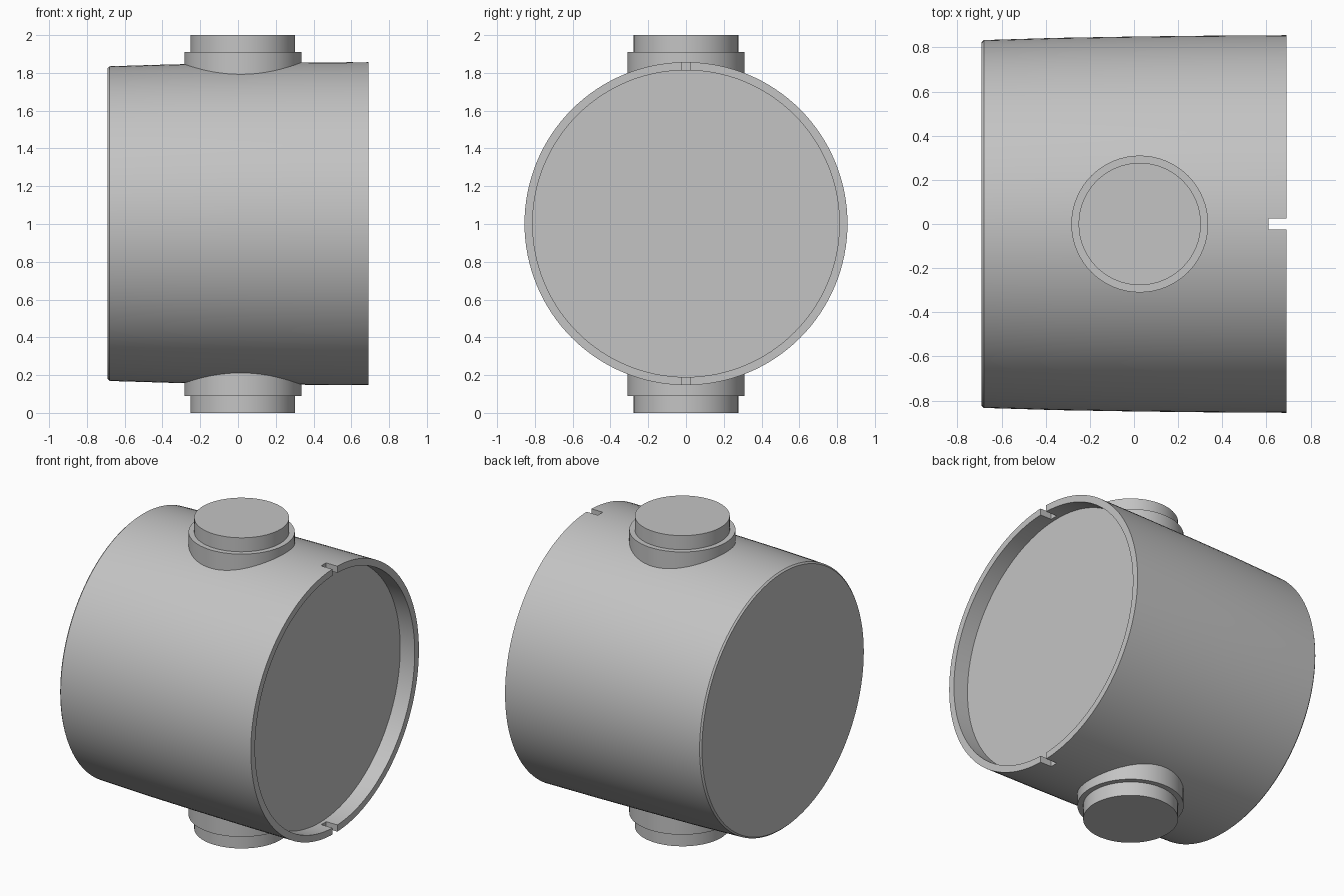
import bpy
import bmesh
from math import cos, sin, pi, radians
from mathutils import Matrix, Vector

cube = bpy.data.objects.get("Cube")
if cube:
    bpy.data.objects.remove(cube, do_unlink=True)

# Single grey material
grey = bpy.data.materials.new("light_grey")
grey.use_nodes = True
colour = (0.55, 0.55, 0.55, 1)
grey.diffuse_color = colour
grey.node_tree.nodes["Principled BSDF"].inputs["Base Color"].default_value = colour


def lathe(name, profile, matrix, segments):
    """Revolve (radius, height) points about z, cap both ends, then place."""
    bm = bmesh.new()
    rings = []
    for r, h in profile:
        rings.append([bm.verts.new((r * cos(2 * pi * i / segments),
                                    r * sin(2 * pi * i / segments), h))
                      for i in range(segments)])
    for a, b in zip(rings, rings[1:]):
        for i in range(segments):
            j = (i + 1) % segments
            bm.faces.new((a[i], a[j], b[j], b[i]))
    bm.faces.new(rings[0][::-1])
    bm.faces.new(rings[-1])
    bmesh.ops.recalc_face_normals(bm, faces=bm.faces)
    bm.transform(matrix)
    mesh = bpy.data.meshes.new(name)
    bm.to_mesh(mesh)
    bm.free()
    mesh.materials.append(grey)
    obj = bpy.data.objects.new(name, mesh)
    bpy.context.collection.objects.link(obj)
    return obj


def activate(obj):
    bpy.ops.object.select_all(action='DESELECT')
    obj.select_set(True)
    bpy.context.view_layer.objects.active = obj


centre = Vector((0, 0, 1.002))

# Drum body lying along x, slightly bulged, with a recessed open end
body_profile = [(0.823, -0.69), (0.833, -0.68), (0.843, -0.35), (0.849, 0),
                (0.853, 0.35), (0.855, 0.69), (0.812, 0.69), (0.812, 0.587)]
body = lathe("drum_body", body_profile,
             Matrix.Translation(centre) @ Matrix.Rotation(radians(90), 4, 'Y'), 128)

# Notches through the rim, top and bottom
bm = bmesh.new()
bmesh.ops.create_cube(bm, size=1, matrix=Matrix.LocRotScale(
    Vector((0.71, 0, 1)), None, Vector((0.2, 0.05, 2))))
cutter_mesh = bpy.data.meshes.new("notch_cutter")
bm.to_mesh(cutter_mesh)
bm.free()
cutter_mesh.materials.append(grey)
cutter = bpy.data.objects.new("notch_cutter", cutter_mesh)
cutter.hide_render = True
bpy.context.collection.objects.link(cutter)

cut = body.modifiers.new("rim_notches", 'BOOLEAN')
cut.operation = 'DIFFERENCE'
cut.solver = 'EXACT'
cut.object = cutter
activate(body)
bpy.ops.object.modifier_apply(modifier=cut.name)
bpy.data.objects.remove(cutter, do_unlink=True)

# Stepped bosses above and below
boss_profile = [(0.31, 0.72), (0.31, 0.91), (0.277, 0.91), (0.277, 1.0)]
bosses = [lathe(name, boss_profile,
                Matrix.Translation((0.026, 0, 1)) @ Matrix.Rotation(radians(turn), 4, 'X'), 64)
          for name, turn in (("top_boss", 0), ("bottom_boss", 180))]

for obj in [body] + bosses:
    activate(obj)
    bpy.ops.object.shade_smooth_by_angle(angle=radians(30))
